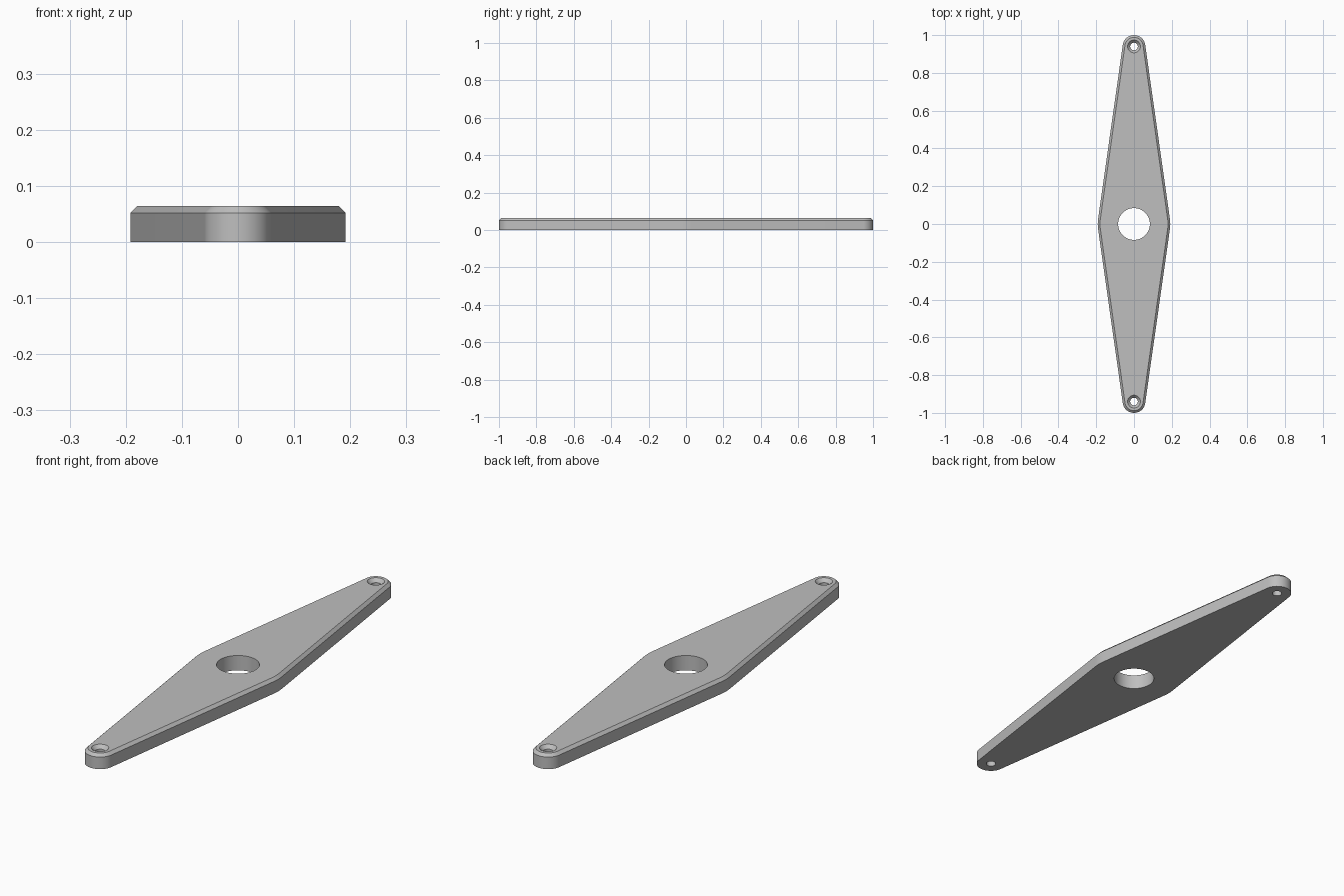
import bpy, bmesh
from math import sin, cos, asin, pi, tau

old = bpy.data.objects.get("Cube")
if old:
    bpy.data.objects.remove(old, do_unlink=True)

HEIGHT, CHAMFER = 0.064, 0.012
HALF_WIDTH, TIP_RADIUS, TIP_Y = 0.192, 0.06, 0.94

grey = bpy.data.materials.new("plain grey")
grey.use_nodes = True
colour = (0.52, 0.52, 0.52, 1)
grey.diffuse_color = colour
grey.node_tree.nodes["Principled BSDF"].inputs["Base Color"].default_value = colour


def arc(cy, radius, start, end, steps):
    angles = [start + (end - start) * i / steps for i in range(steps + 1)]
    return [(radius * cos(a), cy + radius * sin(a)) for a in angles]


def outline(inset):
    """Two tip circles and a large middle circle joined by tangent lines."""
    a = asin((HALF_WIDTH - TIP_RADIUS) / TIP_Y)
    mid, tip = HALF_WIDTH - inset, TIP_RADIUS - inset
    half = arc(0, mid, -a, a, 6) + arc(TIP_Y, tip, a, pi - a, 32)
    return half + [(-x, -y) for x, y in half]


def stack(name, layers):
    """Solid through matching outlines, each given as (points, height)."""
    bm = bmesh.new()
    rings = [[bm.verts.new((x, y, z)) for x, y in pts] for pts, z in layers]
    n = len(rings[0])
    for low, high in zip(rings, rings[1:]):
        for i in range(n):
            j = (i + 1) % n
            bm.faces.new((low[i], low[j], high[j], high[i]))
    bm.faces.new(rings[0][::-1])
    bm.faces.new(rings[-1])
    bmesh.ops.recalc_face_normals(bm, faces=bm.faces)
    mesh = bpy.data.meshes.new(name)
    bm.to_mesh(mesh)
    bm.free()
    mesh.materials.append(grey)
    obj = bpy.data.objects.new(name, mesh)
    bpy.context.collection.objects.link(obj)
    return obj


def drill(body, name, y, profile):
    """Cut a round hole whose profile is (radius, height) pairs."""
    layers = [(arc(y, r, 0, tau, 48)[:-1], z) for r, z in profile]
    cutter = stack(name, layers)
    cutter.hide_render = True
    mod = body.modifiers.new(name, 'BOOLEAN')
    mod.operation, mod.solver, mod.object = 'DIFFERENCE', 'EXACT', cutter
    bpy.ops.object.modifier_apply(modifier=mod.name)
    bpy.data.objects.remove(cutter, do_unlink=True)


# Tapered plate with a chamfered upper rim
plate = stack("tapered_plate", [(outline(0), 0),
                                (outline(0), HEIGHT - CHAMFER),
                                (outline(CHAMFER), HEIGHT)])
bpy.context.view_layer.objects.active = plate
plate.select_set(True)

# Central bore and the two countersunk screw holes
drill(plate, "centre_bore", 0, [(0.084, -0.1), (0.084, 0.2)])
sink = 0.015
for side in (-1, 1):
    drill(plate, "screw_hole", side * TIP_Y,
          [(0.02, -0.1), (0.02, HEIGHT - sink), (0.034, HEIGHT), (0.034, 0.2)])

bpy.ops.object.shade_smooth_by_angle(angle=pi / 6)
